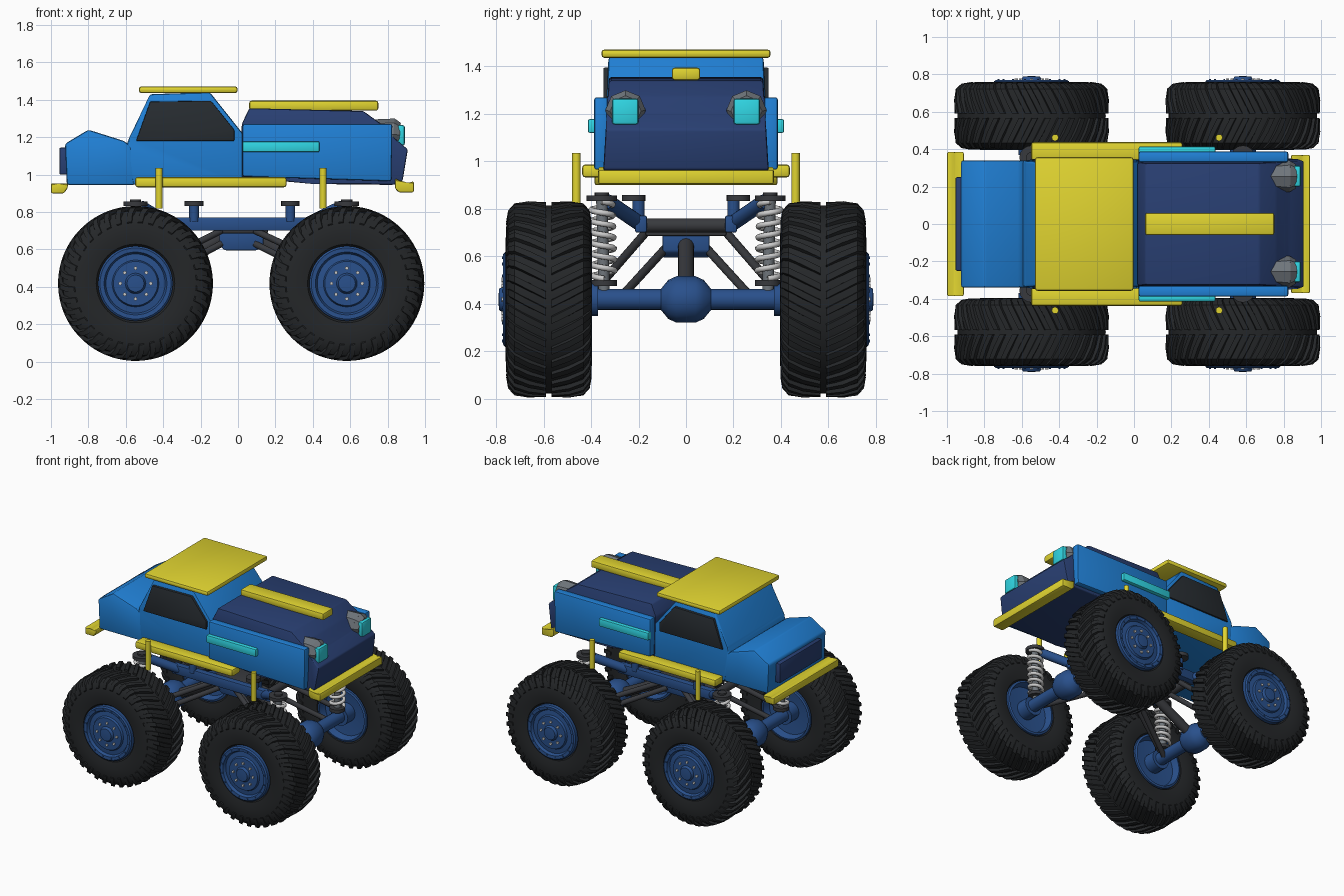
import bpy, bmesh
from math import sin, cos, pi, radians
from mathutils import Vector

if "Cube" in bpy.data.objects:
    bpy.data.objects.remove(bpy.data.objects["Cube"])

COL = dict(blue=(0.015, 0.22, 0.68), navy=(0.022, 0.05, 0.17), yellow=(0.75, 0.66, 0.03),
           cyan=(0.03, 0.68, 0.78), rubber=(0.018, 0.02, 0.022), steel_blue=(0.022, 0.08, 0.26),
           glass=(0.02, 0.025, 0.03), dark=(0.04, 0.042, 0.048), lamp=(0.16, 0.18, 0.2), spring=(0.7, 0.7, 0.72))
MATS = {}
for n, c in COL.items():
    MATS[n] = bpy.data.materials.new(n)
    MATS[n].diffuse_color = (*c, 1)


def finish(bm, name, col, mirror=False):
    bmesh.ops.recalc_face_normals(bm, faces=bm.faces)
    me = bpy.data.meshes.new(name)
    bm.to_mesh(me)
    bm.free()
    ob = bpy.data.objects.new(name, me)
    bpy.context.collection.objects.link(ob)
    me.materials.append(MATS[col])
    bpy.ops.object.select_all(action='DESELECT')
    bpy.context.view_layer.objects.active = ob
    ob.select_set(True)
    bpy.ops.object.shade_smooth_by_angle(angle=radians(32))
    if mirror:
        m = ob.modifiers.new("mirror_y", 'MIRROR')
        m.use_axis = (False, True, False)
        m.use_mirror_merge = False
    return ob


def prism(name, pts, y0, y1, col, bevel=0.008, mirror=False, taper=0):
    """Side profile (x, z) pulled along y; taper pulls the higher part inward."""
    bm = bmesh.new()
    zs = [p[1] for p in pts]

    def loop(y, s):
        return [bm.verts.new((x, y + s * taper * (z - min(zs)) / (max(zs) - min(zs)), z)) for x, z in pts]
    a, b = loop(y0, 1), loop(y1, -1)
    n = len(pts)
    bm.faces.new(a)
    bm.faces.new(b[::-1])
    for i in range(n):
        bm.faces.new((a[i], b[i], b[(i + 1) % n], a[(i + 1) % n]))
    if bevel:
        bmesh.ops.bevel(bm, geom=bm.edges[:], offset=bevel, segments=2, profile=0.5, affect='EDGES')
    return finish(bm, name, col, mirror)


def box(name, x, y, z, col, bevel=0.008, mirror=False):
    return prism(name, [(x[0], z[0]), (x[1], z[0]), (x[1], z[1]), (x[0], z[1])], *y, col, bevel, mirror)


def tube(name, a, b, r, col, mirror=False, r2=None, sides=16):
    bm = bmesh.new()
    a, b = Vector(a), Vector(b)
    d = b - a
    mat = d.to_track_quat('Z', 'Y').to_matrix().to_4x4()
    mat.translation = (a + b) / 2
    bmesh.ops.create_cone(bm, cap_ends=True, segments=sides, radius1=r, radius2=r if r2 is None else r2,
                          depth=d.length, matrix=mat)
    return finish(bm, name, col, mirror)


def lathe(name, prof, c, col, mirror=False, n=64, closed=False):
    """Profile (radius, y offset) spun about the y axis through c."""
    bm = bmesh.new()
    rings = [[bm.verts.new((c[0] + r * cos(2 * pi * k / n), c[1] + y, c[2] + r * sin(2 * pi * k / n)))
              for k in range(n)] for r, y in prof]
    if closed:
        rings.append(rings[0])
    else:
        bm.faces.new(rings[0])
        bm.faces.new(rings[-1])
    for p, q in zip(rings, rings[1:]):
        for k in range(n):
            bm.faces.new((p[k], q[k], q[(k + 1) % n], p[(k + 1) % n]))
    return finish(bm, name, col, mirror)


def tread(name, c, count=36):
    """Two rows of slanted lugs that meet in a V at the centre groove."""
    bm = bmesh.new()
    path = [(0.012, 0.411, 0), (0.085, 0.414, 0.09), (0.145, 0.405, 0.17), (0.172, 0.375, 0.21), (0.18, 0.33, 0.23)]
    for side in (-1, 1):
        for k in range(count):
            base = 2 * pi * (k + 0.25 * side) / count
            rows = []
            for y, r, lean in path:
                row = []
                for dr, w in ((-0.035, -0.055), (0, -0.036), (0, 0.036), (-0.035, 0.055)):
                    t = base + lean + w
                    yy = y + (0.5 * dr if r < 0.38 else 0)
                    row.append(bm.verts.new((c[0] + (r + dr) * cos(t), c[1] + side * yy, c[2] + (r + dr) * sin(t))))
                rows.append(row)
            for p, q in zip(rows, rows[1:]):
                for i in range(4):
                    bm.faces.new((p[i], p[(i + 1) % 4], q[(i + 1) % 4], q[i]))
            bm.faces.new(rows[0])
            bm.faces.new(rows[-1])
    return finish(bm, name, 'rubber', True)


# Wheels, axles and suspension at both ends
ZA = 0.418
for tag, ax, s in (("front", 0.582, 1), ("rear", -0.548, -1)):
    c = (ax, 0.578, ZA)
    half = [(0.195, 0.150), (0.21, 0.172), (0.26, 0.182), (0.32, 0.178), (0.36, 0.168), (0.388, 0.145), (0.396, 0.08)]
    lathe(tag + "_tyres", half + [(0.397, 0)] + [(r, -y) for r, y in half[::-1]], c, 'rubber', True, closed=True)
    tread(tag + "_tread_lugs", c)
    lathe(tag + "_rims", [(0.06, -0.12), (0.17, -0.13), (0.185, -0.18), (0.20, -0.175), (0.20, 0.185), (0.19, 0.193),
                          (0.168, 0.191), (0.158, 0.172), (0.125, 0.176), (0.118, 0.19), (0.055, 0.192),
                          (0.045, 0.21), (0.02, 0.212)], c, 'steel_blue', True, n=48)
    for k in range(8):
        t = 2 * pi * k / 8
        bx, bz = ax + 0.082 * cos(t), ZA + 0.082 * sin(t)
        tube(tag + "_wheel_bolt", (bx, 0.76, bz), (bx, 0.778, bz), 0.01, 'spring', True, sides=6)
    for k in range(16):
        t = 2 * pi * (k + .5) / 16
        bx, bz = ax + 0.179 * cos(t), ZA + 0.179 * sin(t)
        tube(tag + "_rim_rivet", (bx, 0.76, bz), (bx, 0.775, bz), 0.006, 'steel_blue', True, sides=6)
    tube(tag + "_axle", (ax, -0.46, ZA), (ax, 0.46, ZA), 0.045, 'steel_blue')
    tube(tag + "_axle_collar", (ax, 0.37, ZA), (ax, 0.46, ZA), 0.07, 'steel_blue', True)
    lathe(tag + "_differential", [(0.045, -0.105), (0.082, -0.075), (0.098, -0.04), (0.098, 0.04), (0.082, 0.075),
                                  (0.045, 0.105)], (ax, 0, ZA), 'steel_blue', n=16)
    tube(tag + "_drive_shaft", (ax - s * 0.05, 0, ZA + 0.02), (s * 0.09, 0, 0.66), 0.034, 'dark')
    tube(tag + "_trailing_link", (ax, 0.37, 0.47), (s * 0.09, 0.17, 0.70), 0.018, 'dark', True)
    tube(tag + "_lower_link", (ax - s * 0.03, 0.3, 0.40), (s * 0.09, 0.09, 0.63), 0.018, 'dark', True)
    tube(tag + "_shock_beam", (s * 0.36, 0.19, 0.735), (ax - s * 0.03, 0.33, 0.83), 0.032, 'steel_blue', True)
    tube(tag + "_cross_tube", (s * 0.36, -0.19, 0.73), (s * 0.36, 0.19, 0.73), 0.03, 'dark')
    # Coil over shocks
    tube(tag + "_shock_rod", (ax, 0.345, 0.43), (ax, 0.355, 0.85), 0.024, 'lamp', True)
    tube(tag + "_shock_cap", (ax, 0.355, 0.832), (ax, 0.355, 0.856), 0.065, 'dark', True)
    tube(tag + "_shock_nut", (ax, 0.355, 0.85), (ax, 0.355, 0.868), 0.03, 'dark', True)
    tube(tag + "_spring_seat", (ax, 0.345, 0.475), (ax, 0.345, 0.50), 0.055, 'dark', True)
    cu = bpy.data.curves.new(tag + "_springs", 'CURVE')
    cu.dimensions, cu.bevel_depth, cu.bevel_resolution = '3D', 0.0125, 2
    for side in (-1, 1):
        sp = cu.splines.new('POLY')
        sp.points.add(112)
        for i, p in enumerate(sp.points):
            t = 2 * pi * i / 16
            p.co = (ax + 0.046 * cos(t), side * (0.345 + 0.01 * i / 112 + 0.046 * sin(t)), 0.505 + 0.325 * i / 112, 1)
    ob = bpy.data.objects.new(tag + "_springs", cu)
    bpy.context.collection.objects.link(ob)
    cu.materials.append(MATS['spring'])
    bpy.ops.object.select_all(action='DESELECT')
    bpy.context.view_layer.objects.active = ob
    ob.select_set(True)
    bpy.ops.object.convert(target='MESH')

# Chassis
box("frame_rails", (-0.40, 0.42), (0.165, 0.215), (0.70, 0.772), 'steel_blue', mirror=True)
prism("gearbox", [(-0.10, 0.62), (-0.07, 0.595), (0.10, 0.595), (0.135, 0.62), (0.135, 0.70), (-0.10, 0.70)],
      -0.10, 0.10, 'steel_blue')
box("gearbox_plate", (-0.13, 0.16), (-0.17, 0.17), (0.685, 0.725), 'dark')
for x in (-0.235, 0.28):
    tube("body_mount_post", (x, 0.20, 0.75), (x, 0.20, 0.845), 0.026, 'steel_blue', True)
    tube("body_mount_cap", (x, 0.22, 0.832), (x, 0.22, 0.858), 0.05, 'dark', True)

# Cab, bed and hood
prism("cab", [(-0.56, 0.945), (0.025, 0.945), (0.025, 1.22), (-0.15, 1.44), (-0.47, 1.43), (-0.58, 1.20), (-0.60, 1.15)],
      -0.345, 0.345, 'blue', 0.012, taper=0.018)
prism("side_windows", [(-0.545, 1.18), (-0.02, 1.18), (-0.02, 1.24), (-0.145, 1.395), (-0.47, 1.39)],
      0.30, 0.348, 'glass', 0.004, True)
prism("bed", [(-0.915, 0.945), (-0.55, 0.945), (-0.57, 1.15), (-0.61, 1.18), (-0.80, 1.24), (-0.925, 1.165)],
      -0.34, 0.34, 'blue', 0.012)
box("tail_panel", (-0.955, -0.90), (-0.25, 0.25), (1.0, 1.145), 'navy')
prism("hood", [(0.02, 0.985), (0.40, 0.95), (0.83, 0.945), (0.88, 0.965), (0.908, 1.135), (0.83, 1.20),
               (0.76, 1.275), (0.67, 1.34), (0.06, 1.355), (0.02, 1.27)], -0.35, 0.35, 'navy', 0.01, taper=0.025)
prism("front_fenders", [(0.025, 0.99), (0.82, 0.965), (0.825, 1.27), (0.025, 1.27)], 0.33, 0.387, 'blue', 0.01, True)

# Lamps and light strips
tube("headlight_housings", (0.71, 0.255, 1.225), (0.83, 0.255, 1.215), 0.07, 'lamp', True, 0.085, 8)
tube("headlight_bezels", (0.83, 0.255, 1.215), (0.865, 0.255, 1.212), 0.085, 'lamp', True, 0.065, 8)
box("headlight_lenses", (0.85, 0.892), (0.2, 0.312), (1.155, 1.265), 'cyan', 0.012, True)
box("side_strips", (0.025, 0.435), (0.37, 0.414), (1.12, 1.178), 'cyan', 0.008, True)

# Yellow trim
box("roof_panel", (-0.53, -0.002), (-0.357, 0.357), (1.436, 1.472), 'yellow', 0.014)
box("hood_stripe", (0.06, 0.75), (-0.06, 0.06), (1.342, 1.395), 'yellow', 0.012)
prism("front_bumper", [(0.84, 0.925), (0.86, 0.905), (0.94, 0.905), (0.94, 0.965), (0.90, 0.95), (0.84, 0.98)],
      -0.37, 0.37, 'yellow')
prism("rear_bumper", [(-1.0, 0.90), (-0.93, 0.90), (-0.91, 0.93), (-0.91, 0.955), (-0.96, 0.945), (-1.0, 0.955)],
      -0.385, 0.385, 'yellow')
box("side_steps", (-0.55, 0.26), (0.34, 0.438), (0.932, 0.987), 'yellow', 0.014, True)
for x in (-0.422, 0.455):
    tube("side_post", (x, 0.462, 0.82), (x, 0.462, 1.035), 0.018, 'yellow', True)

for m in bpy.data.materials:
    if m.users and not m.is_grease_pencil:
        m.use_nodes = True
        m.node_tree.nodes["Principled BSDF"].inputs["Base Color"].default_value = m.diffuse_color
